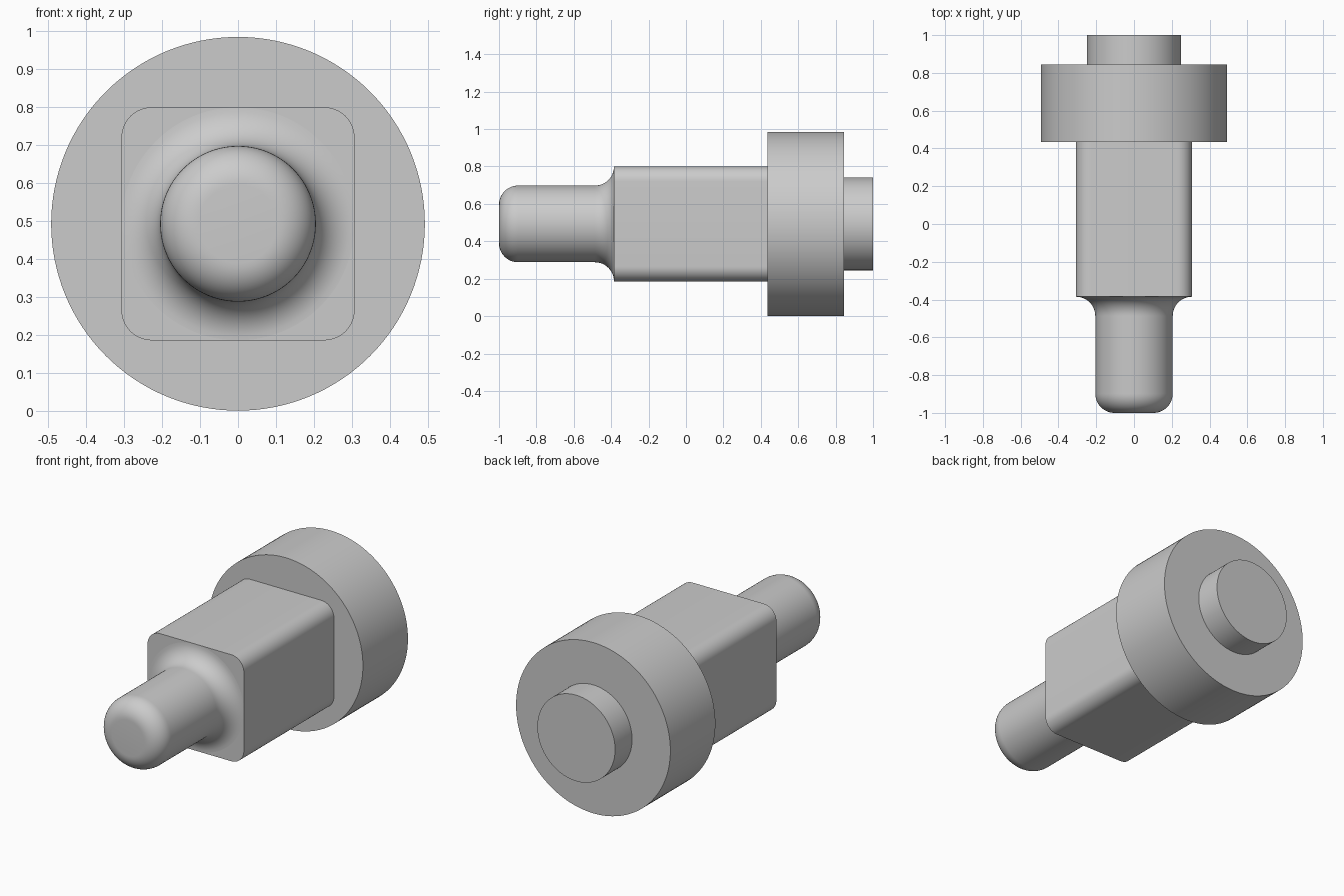
import bpy
import bmesh
from math import cos, sin, pi, radians

cube = bpy.data.objects.get("Cube")
if cube:
    bpy.data.objects.remove(cube, do_unlink=True)

AXIS_Z = 0.493

grey = bpy.data.materials.new("plain_grey")
grey.use_nodes = True
colour = (0.6, 0.6, 0.6, 1)
grey.diffuse_color = colour
grey.node_tree.nodes["Principled BSDF"].inputs["Base Color"].default_value = colour


def loft(name, sections):
    """Skin a list of (outline, y) sections along the y axis and cap both ends."""
    bm = bmesh.new()
    rings = [[bm.verts.new((x, y, z + AXIS_Z)) for x, z in outline]
             for outline, y in sections]
    for a, b in zip(rings, rings[1:]):
        for i in range(len(a)):
            j = (i + 1) % len(a)
            bm.faces.new((a[i], a[j], b[j], b[i]))
    bm.faces.new(rings[0])
    bm.faces.new(rings[-1])
    bmesh.ops.recalc_face_normals(bm, faces=bm.faces)
    mesh = bpy.data.meshes.new(name)
    bm.to_mesh(mesh)
    bm.free()
    mesh.materials.append(grey)
    obj = bpy.data.objects.new(name, mesh)
    bpy.context.collection.objects.link(obj)
    bpy.ops.object.select_all(action="DESELECT")
    obj.select_set(True)
    bpy.context.view_layer.objects.active = obj
    bpy.ops.object.shade_smooth_by_angle(angle=radians(30))
    return obj


def circle(r, n=96):
    return [(r * cos(2 * pi * i / n), r * sin(2 * pi * i / n)) for i in range(n)]


def rounded_square(half, r, steps=10):
    points = []
    for k, (sx, sz) in enumerate([(1, 1), (-1, 1), (-1, -1), (1, -1)]):
        for i in range(steps + 1):
            a = (k + i / steps) * pi / 2
            points.append((sx * (half - r) + r * cos(a), sz * (half - r) + r * sin(a)))
    return points


# Front pin: rounded tip, straight shank, fillet flaring into the block
PIN_R, ROUND, TIP, BLOCK_FRONT = 0.205, 0.102, -1.0, -0.385
angles = [i / 12 * pi / 2 for i in range(13)]
pin = [(circle(PIN_R - ROUND + ROUND * sin(a)), TIP + ROUND * (1 - cos(a))) for a in angles]
pin += [(circle(PIN_R + ROUND * (1 - cos(a))), BLOCK_FRONT - ROUND * (1 - sin(a)))
        for a in angles]
pin.append((circle(PIN_R), BLOCK_FRONT + 0.1))  # root hidden inside the block
loft("front_pin", pin)

# Square block with rounded long edges
square = rounded_square(0.307, 0.08)
loft("square_block", [(square, BLOCK_FRONT), (square, 0.45)])

# Wide round collar and the short stub behind it
loft("round_collar", [(circle(0.492, 128), 0.435), (circle(0.492, 128), 0.845)])
loft("rear_stub", [(circle(0.248), 0.8), (circle(0.248), 1.0)])
